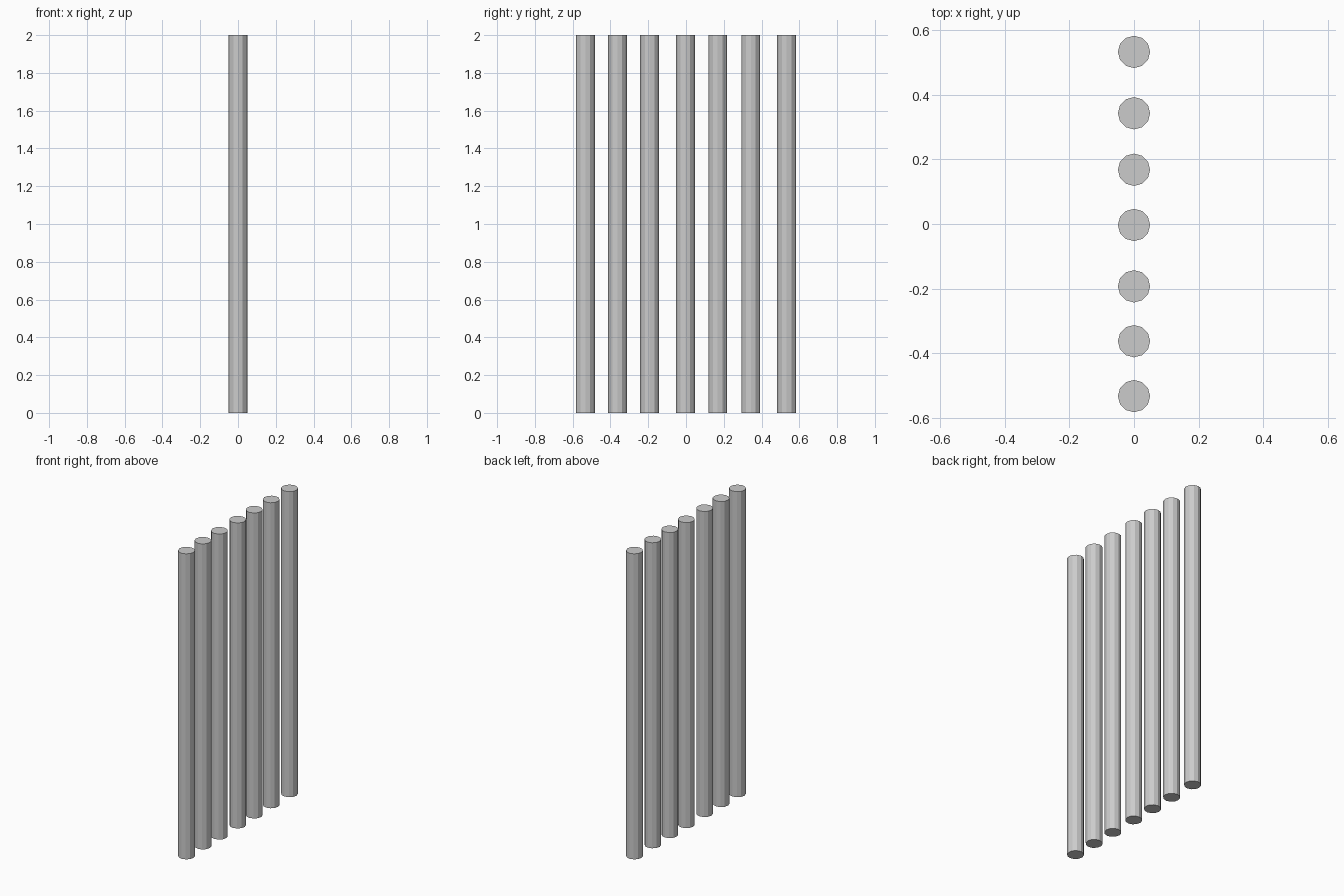
import bpy

if "Cube" in bpy.data.objects:
    bpy.data.objects.remove(bpy.data.objects["Cube"])

# Row of seven upright bars, spaced slightly unevenly along y
RADIUS, HEIGHT, SIDES = 0.05, 2.0, 12
CENTRES = [-0.533, -0.363, -0.193, -0.003, 0.168, 0.343, 0.533]


def add_bar(index, y):
    bpy.ops.mesh.primitive_cylinder_add(
        vertices=SIDES, radius=RADIUS, depth=HEIGHT,
        location=(0, y, HEIGHT / 2))
    bpy.context.object.name = f"bar_{index}"


for i, y in enumerate(CENTRES, 1):
    add_bar(i, y)
